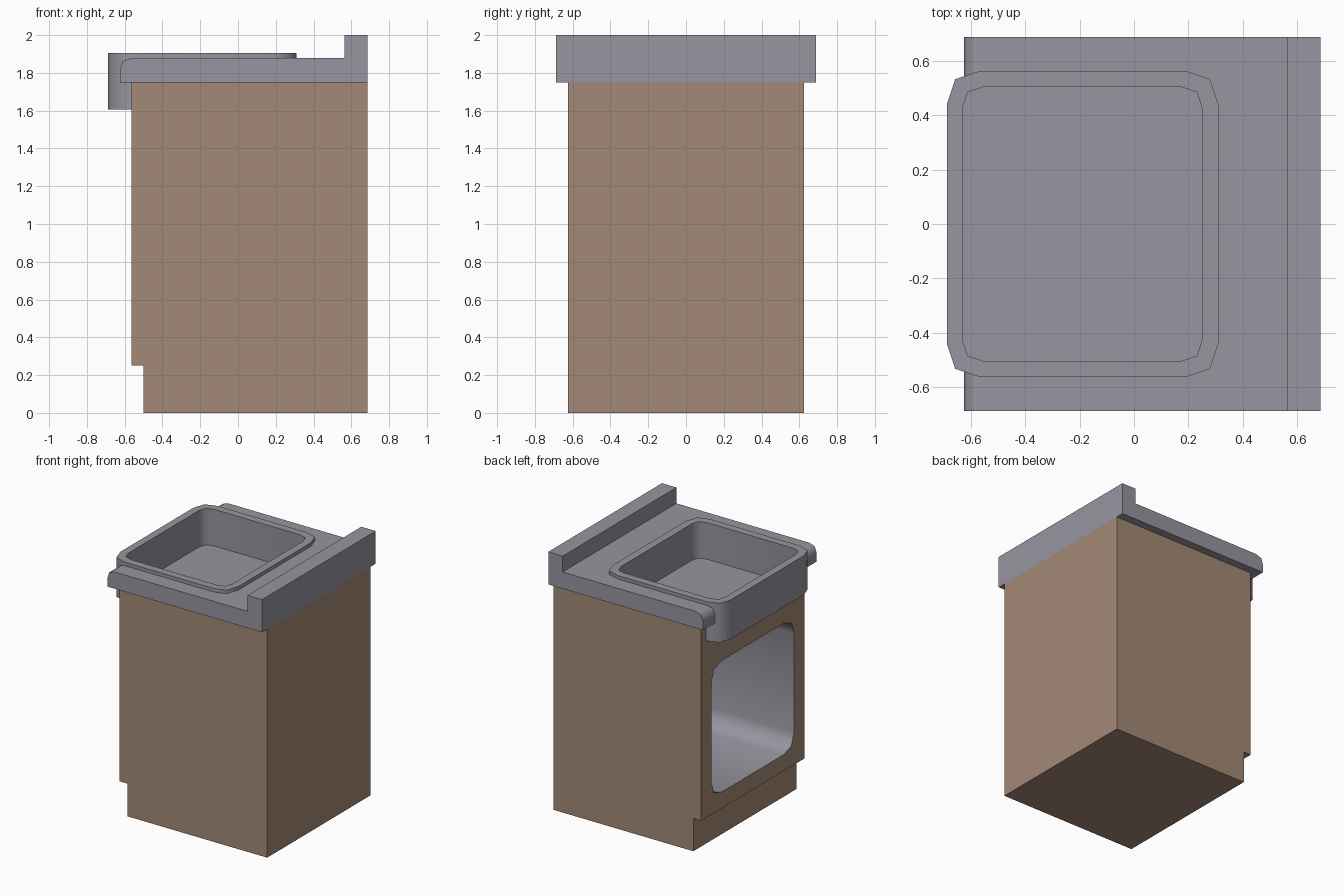
import bpy, bmesh
from math import radians

if "Cube" in bpy.data.objects:
    bpy.data.objects.remove(bpy.data.objects["Cube"])


def material(name, rgb):
    mat = bpy.data.materials.new(name)
    mat.use_nodes = True
    mat.diffuse_color = (*rgb, 1)
    mat.node_tree.nodes["Principled BSDF"].inputs["Base Color"].default_value = (*rgb, 1)
    return mat


stone = material("grey stone", (0.31, 0.30, 0.345))
wood = material("brown wood", (0.37, 0.25, 0.18))


def round_rect(u0, u1, v0, v1, r):
    """Rectangle outline with two-step corners."""
    steps = ((0, r), (r / 4, r / 4), (r, 0))
    pts = [(u0 + a, v0 + b) for a, b in steps]
    pts += [(u1 - a, v0 + b) for a, b in reversed(steps)]
    pts += [(u1 - a, v1 - b) for a, b in steps]
    pts += [(u0 + a, v1 - b) for a, b in reversed(steps)]
    return pts


def loft(name, rings, mat):
    """Skin matching rings of points and cap both ends."""
    bm = bmesh.new()
    loops = [[bm.verts.new(p) for p in ring] for ring in rings]
    n = len(loops[0])
    for a, b in zip(loops, loops[1:]):
        for i in range(n):
            j = (i + 1) % n
            bm.faces.new((a[i], a[j], b[j], b[i]))
    bm.faces.new(loops[0])
    bm.faces.new(loops[-1])
    bmesh.ops.recalc_face_normals(bm, faces=bm.faces)
    mesh = bpy.data.meshes.new(name)
    bm.to_mesh(mesh)
    bm.free()
    mesh.materials.append(mat)
    obj = bpy.data.objects.new(name, mesh)
    bpy.context.collection.objects.link(obj)
    return obj


def activate(obj):
    bpy.ops.object.select_all(action='DESELECT')
    obj.select_set(True)
    bpy.context.view_layer.objects.active = obj


def cut(obj, cutter):
    mod = obj.modifiers.new("cut", 'BOOLEAN')
    mod.operation = 'DIFFERENCE'
    mod.solver = 'EXACT'
    mod.object = cutter
    activate(obj)
    bpy.ops.object.modifier_apply(modifier=mod.name)


def flat_ring(outline, z):
    return [(x, y, z) for x, y in outline]


def side_ring(outline, y):
    return [(x, y, z) for x, z in outline]


# Cabinet with a toe recess
body = [(-0.5, 0), (0.685, 0), (0.685, 1.75), (-0.565, 1.75), (-0.565, 0.25), (-0.5, 0.25)]
cabinet = loft("cabinet", [side_ring(body, y) for y in (-0.625, 0.625)], wood)

# Worktop with a rounded front edge and an upstand at the back
top = [(-0.625, 1.75), (-0.625, 1.815), (-0.61, 1.862), (-0.563, 1.878),
       (0.563, 1.878), (0.563, 2), (0.685, 2), (0.685, 1.75)]
worktop = loft("worktop", [side_ring(top, y) for y in (-0.688, 0.688)], stone)

# Sink: outer wall, flat rim, inner wall and floor
outer = round_rect(-0.688, 0.31, -0.563, 0.563, 0.122)
inner = round_rect(-0.63, 0.25, -0.503, 0.503, 0.075)
sink = loft("sink", [flat_ring(outer, 1.605), flat_ring(outer, 1.905),
                     flat_ring(inner, 1.905), flat_ring(inner, 1.625)], stone)

# Space for the sink through the worktop and cabinet top
middle = round_rect(-0.66, 0.28, -0.533, 0.533, 0.1)
sink_cutter = loft("sink_cutter", [flat_ring(middle, z) for z in (1.615, 2.2)], stone)
cut(worktop, sink_cutter)
cut(cabinet, sink_cutter)

# Open cupboard space with rounded corners
opening = round_rect(-0.5, 0.5, 0.375, 1.38, 0.125)
space_cutter = loft("space_cutter", [[(x, y, z) for y, z in opening]
                                     for x in (-0.8, 0.56)], wood)
cut(cabinet, space_cutter)
for helper in (sink_cutter, space_cutter):
    bpy.data.objects.remove(helper)

# Grey lining on the faces inside the cupboard
mesh = cabinet.data
mesh.materials.clear()
mesh.materials.append(wood)
mesh.materials.append(stone)
for face in mesh.polygons:
    x, y, z = face.center
    inside = -0.56 < x < 0.6 and abs(y) < 0.51 and 0.37 < z < 1.4
    face.material_index = 1 if inside else 0

for obj in (cabinet, worktop, sink):
    activate(obj)
    bpy.ops.object.shade_smooth_by_angle(angle=radians(60))

weighted = worktop.modifiers.new("even shading", 'WEIGHTED_NORMAL')
weighted.keep_sharp = True
